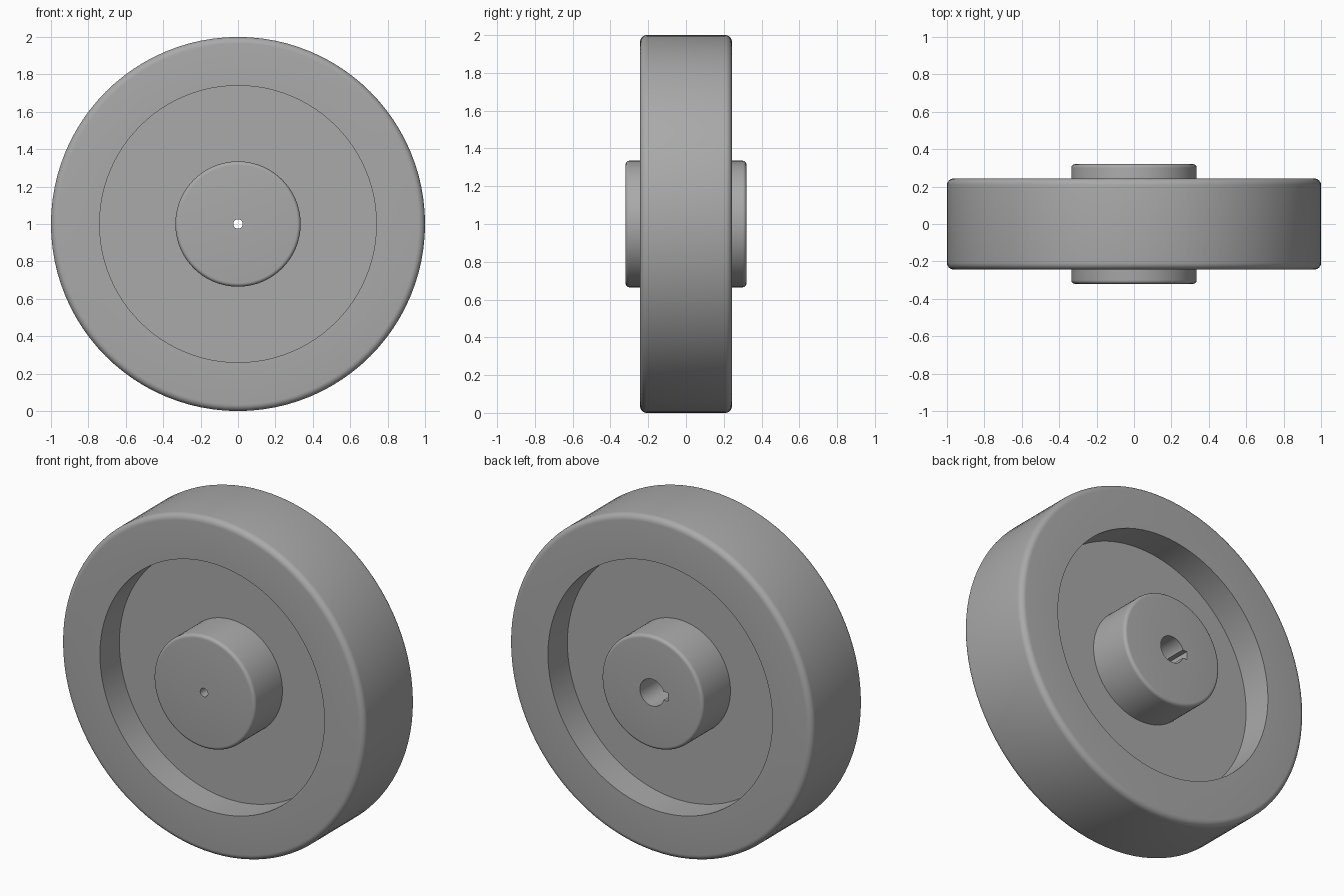
import bpy, bmesh
from math import pi, sin, cos
from mathutils import Matrix

cube = bpy.data.objects.get("Cube")
if cube:
    bpy.data.objects.remove(cube)

# Main dimensions
RIM_R, RECESS_R, HUB_R = 1.0, 0.74, 0.335
RIM_Y, WEB_Y, HUB_Y = 0.243, 0.06, 0.32
PILOT_R, BORE_R = 0.025, 0.08
CENTRE_Z = 1.0

grey = bpy.data.materials.new("plain grey")
grey.use_nodes = True
colour = (0.4, 0.4, 0.4, 1)
grey.diffuse_color = colour
grey.node_tree.nodes["Principled BSDF"].inputs["Base Color"].default_value = colour


def finish(name, bm):
    """Turn a bmesh into a shaded object at the axle height."""
    bmesh.ops.recalc_face_normals(bm, faces=bm.faces)
    mesh = bpy.data.meshes.new(name)
    bm.to_mesh(mesh)
    bm.free()
    mesh.materials.append(grey)
    obj = bpy.data.objects.new(name, mesh)
    obj.location.z = CENTRE_Z
    bpy.context.collection.objects.link(obj)
    return obj


def smooth(obj):
    bpy.ops.object.select_all(action='DESELECT')
    obj.select_set(True)
    bpy.context.view_layer.objects.active = obj
    bpy.ops.object.shade_smooth_by_angle(angle=pi / 6)


def ring(name, inner, outer, half, fillet=0, segments=96):
    """Lathe a ring about the y axis, with rounded outer corners."""
    profile = [(inner, -half)]
    for side in (-1, 1):
        steps = [i / 6 for i in range(7)] if fillet else [0]
        arc = [(outer - fillet + fillet * sin(t * pi / 2),
                side * (half - fillet + fillet * cos(t * pi / 2))) for t in steps]
        profile += arc if side < 0 else arc[::-1]
    profile.append((inner, half))
    bm = bmesh.new()
    verts = [bm.verts.new((r, y, 0)) for r, y in profile]
    edges = [bm.edges.new((v, verts[i - 1])) for i, v in enumerate(verts)]
    bmesh.ops.spin(bm, geom=verts + edges, cent=(0, 0, 0), axis=(0, 1, 0),
                   angle=2 * pi, steps=segments, use_merge=True)
    bmesh.ops.remove_doubles(bm, verts=bm.verts, dist=1e-5)
    return finish(name, bm)


def cut(target, cutter):
    """Subtract the cutter from the target and discard it."""
    mod = target.modifiers.new("cut", 'BOOLEAN')
    mod.operation, mod.solver, mod.object = 'DIFFERENCE', 'EXACT', cutter
    bpy.context.view_layer.objects.active = target
    bpy.ops.object.modifier_apply(modifier=mod.name)
    bpy.data.objects.remove(cutter)


# Wheel rim, thin web and hub with a narrow through hole
rim = ring("rim", RECESS_R, RIM_R, RIM_Y, 0.035)
web = ring("web", HUB_R - 0.03, RECESS_R + 0.02, WEB_Y)
hub = ring("hub", PILOT_R, HUB_R, HUB_Y, 0.02)

# Shaft bore, open at the back only
BORE_FRONT, BORE_BACK = -0.2, 0.4
length, middle = BORE_BACK - BORE_FRONT, (BORE_BACK + BORE_FRONT) / 2
bm = bmesh.new()
bmesh.ops.create_cone(bm, cap_ends=True, segments=48, radius1=BORE_R, radius2=BORE_R,
                      depth=length,
                      matrix=Matrix.Translation((0, middle, 0)) @ Matrix.Rotation(pi / 2, 4, 'X'))
cut(hub, finish("bore_cutter", bm))

# Keyway along one side of the bore
bm = bmesh.new()
bmesh.ops.create_cube(bm, size=1, matrix=Matrix.Translation((-0.07, middle, 0))
                      @ Matrix.Diagonal((0.07, length, 0.05, 1)))
cut(hub, finish("keyway_cutter", bm))

for part in (rim, web, hub):
    smooth(part)
